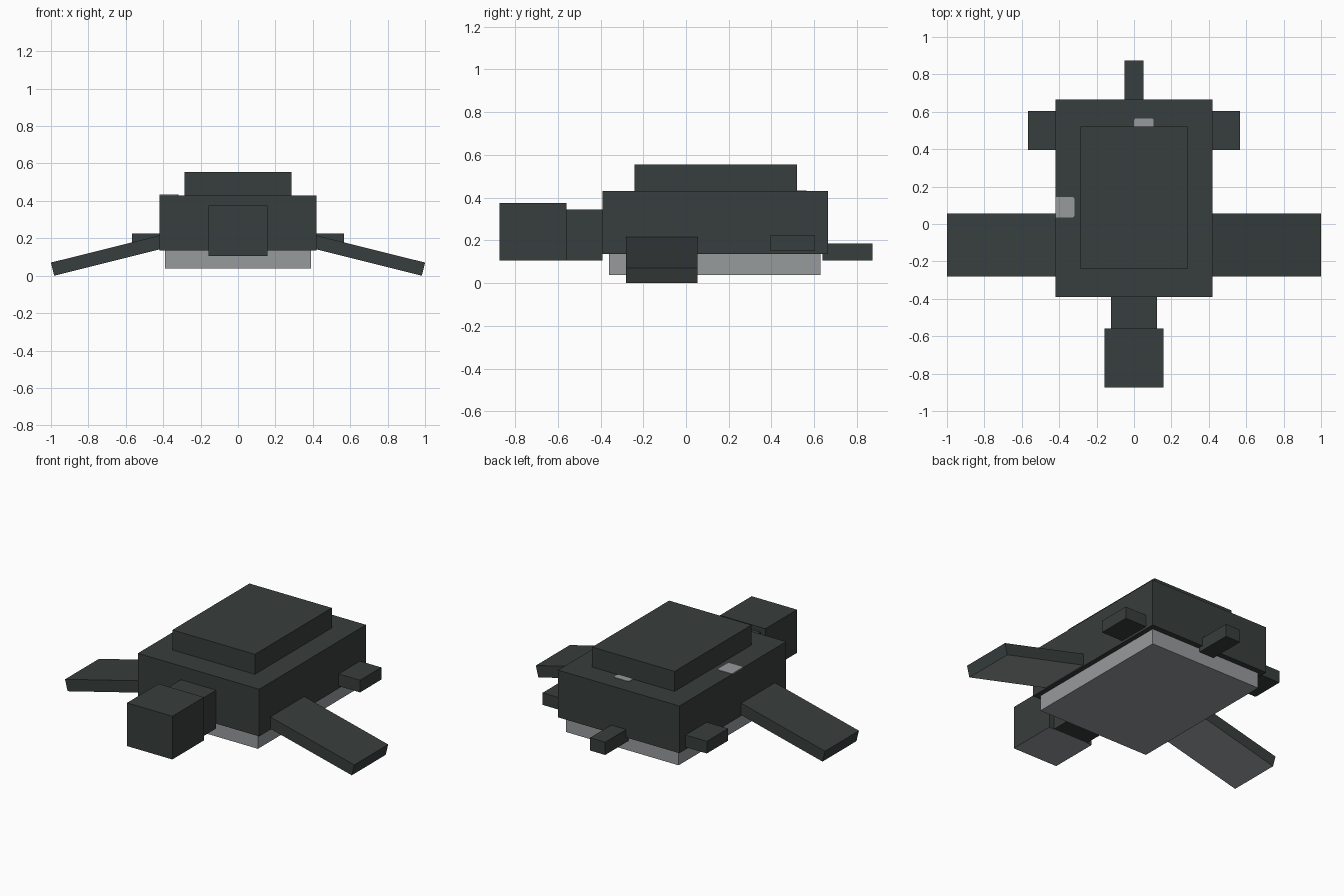
import bpy, bmesh, math
from mathutils import Matrix, Vector

cube = bpy.data.objects.get("Cube")
if cube:
    bpy.data.objects.remove(cube, do_unlink=True)


def material(name, rgb):
    m = bpy.data.materials.new(name)
    m.use_nodes = True
    m.diffuse_color = (*rgb, 1)
    m.node_tree.nodes["Principled BSDF"].inputs["Base Color"].default_value = (*rgb, 1)
    return m


dark = material("dark_slate", (0.039, 0.049, 0.047))
pale = material("pale_grey", (0.310, 0.325, 0.335))


def box(name, x, y, z, mats, tilt=0.0, pale_under=False, round_if=None):
    """Box spanning the x, y, z ranges, tilted about y through its centre."""
    spans = (x, y, z)
    centre = Vector([(a + b) / 2 for a, b in spans])
    size = [b - a for a, b in spans]
    bm = bmesh.new()
    bmesh.ops.create_cube(bm, size=1, matrix=Matrix.Diagonal((*size, 1)))
    if round_if:  # round the chosen upright edges
        edges = [e for e in bm.edges
                 if abs(e.verts[0].co.z - e.verts[1].co.z) > 1e-5
                 and round_if(e.verts[0].co)]
        bmesh.ops.bevel(bm, geom=edges, offset=0.012, segments=2,
                        profile=0.5, affect='EDGES')
    bm.normal_update()
    if pale_under:
        for f in bm.faces:
            f.material_index = 1 if f.normal.z < -0.5 else 0
    me = bpy.data.meshes.new(name)
    bm.to_mesh(me)
    bm.free()
    for m in mats:
        me.materials.append(m)
    ob = bpy.data.objects.new(name, me)
    ob.location = centre
    ob.rotation_euler.y = tilt
    bpy.context.collection.objects.link(ob)
    return ob


# Shell and belly
box("shell_body", (-0.42, 0.42), (-0.39, 0.665), (0.135, 0.43), [dark])
box("shell_top", (-0.285, 0.285), (-0.24, 0.52), (0.43, 0.555), [dark])
box("belly", (-0.39, 0.39), (-0.36, 0.63), (0.038, 0.135), [pale])

# Head, neck and tail
box("neck", (-0.122, 0.122), (-0.56, -0.39), (0.105, 0.345), [dark])
box("head", (-0.157, 0.157), (-0.873, -0.56), (0.105, 0.375), [dark, pale],
    pale_under=True)
box("tail", (-0.052, 0.052), (0.64, 0.873), (0.105, 0.185), [dark])

# Front flippers slope down and outward, back feet are level
for side, label in ((1, "left"), (-1, "right")):
    mid = 0.692 * side
    box(f"front_flipper_{label}", (mid - 0.309, mid + 0.309), (-0.28, 0.055),
        (0.074, 0.146), [dark, pale], tilt=math.radians(14) * side, pale_under=True)
    box(f"back_foot_{label}", tuple(sorted((0.36 * side, 0.568 * side))),
        (0.395, 0.605), (0.15, 0.226), [dark])

# Pale spots on the shell rim
box("side_spot", (-0.42, -0.318), (0.035, 0.145), (0.428, 0.433), [pale],
    round_if=lambda co: co.x > 0)
box("rear_spot", (0.0, 0.105), (0.47, 0.565), (0.428, 0.433), [pale],
    round_if=lambda co: co.y > 0)
